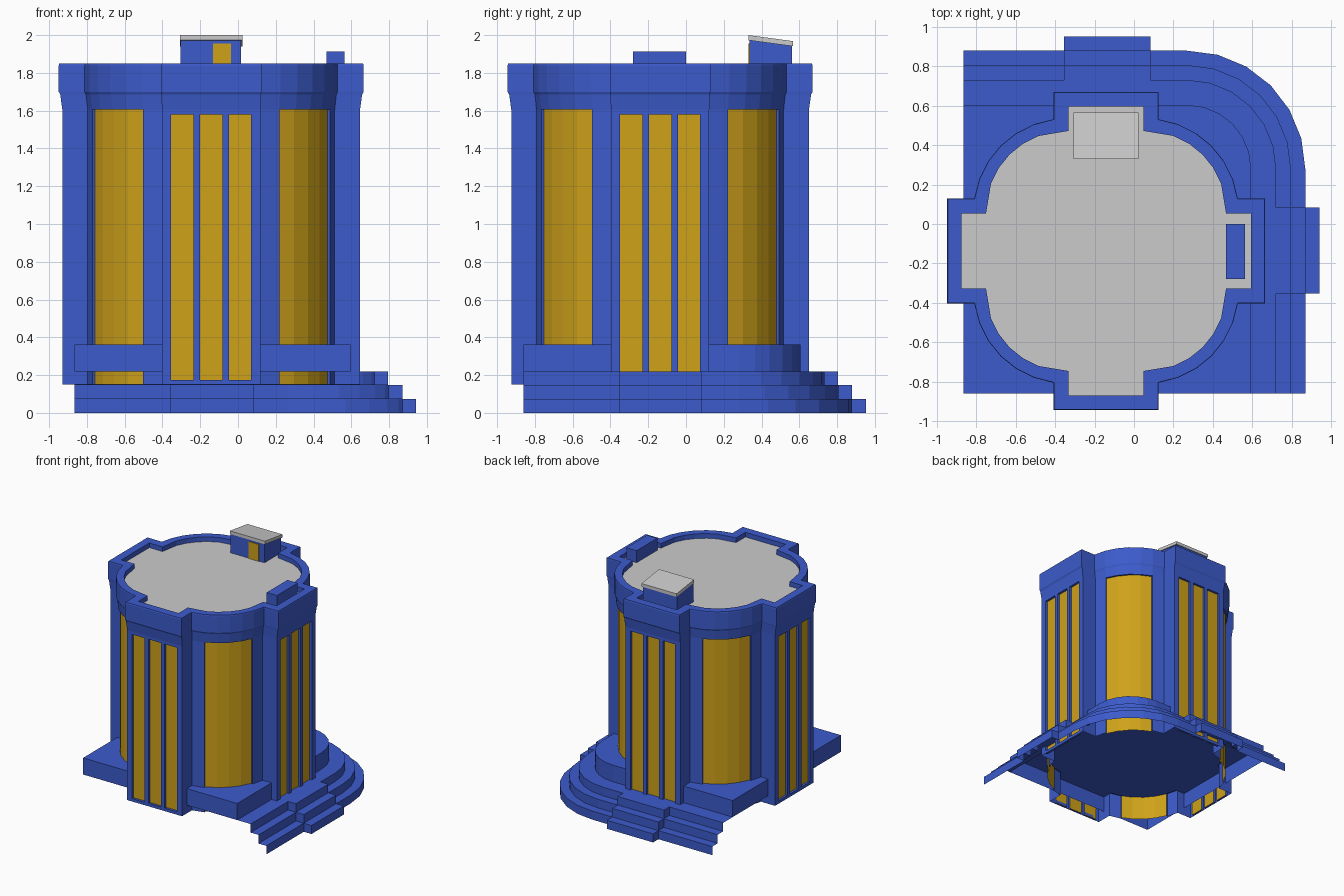
import bpy, math

if "Cube" in bpy.data.objects:
    bpy.data.objects.remove(bpy.data.objects["Cube"])

def material(name, rgb):
    m = bpy.data.materials.new(name)
    m.diffuse_color = (*rgb, 1)
    m.use_nodes = True
    m.node_tree.nodes["Principled BSDF"].inputs["Base Color"].default_value = m.diffuse_color
    return m

BLUE = material("blue_stone", (0.045, 0.105, 0.60))
GOLD = material("gold_glass", (0.62, 0.36, 0.01))

CX, CY = -0.142, -0.137      # tower centre
AC = 0.2                     # centre of each rounded corner, from tower centre
PANE = [20.5, 32.75, 45, 57.25, 69.5]


def make(name, verts, faces, mats=(), flags=None):
    me = bpy.data.meshes.new(name)
    me.from_pydata(verts, [], faces)
    for m in mats:
        me.materials.append(m)
    if flags:
        for p, f in zip(me.polygons, flags):
            p.material_index = f
    me.update()
    ob = bpy.data.objects.new(name, me)
    bpy.context.collection.objects.link(ob)
    return ob


def loft(name, rings, closed, mats, glass=None):
    """Skin between rings of equal point count; rings run anticlockwise."""
    n = len(rings[0])
    verts = [p for r in rings for p in r]
    faces, flags = [], []
    for k in range(len(rings) - 1):
        for i in range(n if closed else n - 1):
            j = (i + 1) % n
            faces.append((k*n + i, k*n + j, k*n + n + j, k*n + n + i))
            flags.append(glass[i] if glass else 0)
    return make(name, verts, faces, mats, flags)


def box(name, x, y, z, mats, drop=0.0):
    """Box; drop lowers the top (and slab bottom if z is high) at the back."""
    v = [(a, b, c) for c in z for b in y for a in x]
    if drop:
        v = [(a, b, c - drop if b == y[1] and c > 1.9 else c) for a, b, c in v]
    f = [(0, 2, 3, 1), (4, 5, 7, 6), (0, 1, 5, 4),
         (2, 6, 7, 3), (0, 4, 6, 2), (1, 3, 7, 5)]
    return make(name, v, f, mats)


def spin(quad):
    """Repeat a quarter outline around the tower centre."""
    out = []
    for q in range(4):
        c, s = ((1, 0), (0, 1), (-1, 0), (0, -1))[q]
        out += [(CX + c*x - s*y, CY + s*x + c*y) for x, y in quad]
    return out


def arc(r, deg):
    a = math.radians(deg)
    return (AC + r*math.cos(a), AC + r*math.sin(a))


def outline(w, e, r):
    """Rounded plan with four square bays: half width w, reach e, corner r."""
    a0 = math.degrees(math.acos((w - AC) / r))
    return spin([(e, w)] + [arc(r, d) for d in [90 - a0] + PANE + [a0]] + [(w, e)])


def at(points, z):
    return [(x, y, z) for x, y in points]


# tower wall: one quarter with recessed curved pane and three bay panes
W, E, R = 0.26, 0.788, 0.458
a0 = math.degrees(math.acos((W - AC) / R))
quad = [((E, W), 0), (arc(R, 90 - a0), 0), (arc(R, PANE[0]), 0)]
quad += [(arc(R - 0.015, d), int(d != PANE[-1])) for d in PANE]
quad += [(arc(R, PANE[-1]), 0), (arc(R, a0), 0), ((W, E), 0)]
BAYS = (0.153, 0.0, -0.153)
for c in BAYS:
    quad += [((c + 0.059, E), 0), ((c + 0.059, E - 0.02), 1),
             ((c - 0.059, E - 0.02), 0), ((c - 0.059, E), 0)]
wall = spin([p for p, _ in quad])
loft("tower_wall", [at(wall, 0.15), at(wall, 1.61)], True,
     [BLUE, GOLD], [g for _, g in quad] * 4)

# sills and lintels closing the bay window recesses
for side, (sx, sy) in {"front": (0, -1), "right": (1, 0),
                       "back": (0, 1), "left": (-1, 0)}.items():
    for part, z in (("sill", (0.15, 0.175)), ("lintel", (1.58, 1.61))):
        for k, c in enumerate(BAYS):
            mx, my = CX + sx*(E - 0.01) + abs(sy)*c, CY + sy*(E - 0.01) + abs(sx)*c
            hx = 0.059 if sy else 0.01
            hy = 0.059 if sx else 0.01
            box(f"{side}_{part}_{k + 1}", (mx - hx, mx + hx), (my - hy, my + hy), z, [BLUE])

# cornice and parapet
inner = outline(0.19, 0.735, 0.41)
loft("cornice_parapet", [
    at(outline(W - 0.03, E - 0.03, R - 0.03), 1.605),
    at(outline(W, E, R), 1.605),
    at(outline(W + 0.004, E + 0.011, R + 0.009), 1.685),
    at(outline(W + 0.006, E + 0.019, R + 0.016), 1.70),
    at(outline(W + 0.006, E + 0.019, R + 0.016), 1.84),
    at(outline(W + 0.004, E + 0.016, R + 0.014), 1.85),
    at(inner, 1.85), at(inner, 1.81)], True, [BLUE])

# flat roof and ground floor slab
make("roof", at(inner, 1.81), [tuple(range(len(inner)))])
floor = outline(W, E - 0.02, R - 0.015)
make("floor", at(floor, 0.355), [tuple(reversed(range(len(floor))))], [BLUE])

# rooftop hut with door and sloping slab, and a vent box
box("roof_hut", (-0.305, 0.015), (0.337, 0.56), (1.81, 1.975), [BLUE], 0.033)
box("hut_door", (-0.132, -0.036), (0.332, 0.34), (1.81, 1.955), [GOLD])
box("hut_roof", (-0.308, 0.024), (0.33, 0.567), (1.973, 2.0), [], 0.032)
box("roof_vent", (0.468, 0.565), (-0.28, 0.0), (1.81, 1.913), [BLUE])


# stepped base around the back and right, with landings in front of both bays
def step_path(d, p):
    ax, ay = 0.27, 0.28
    pts = [(-0.865, ay + d), (-0.355, ay + d), (-0.355, ay + d + p),
           (0.083, ay + d + p), (0.083, ay + d)]
    for i in range(7):
        t = math.radians(90 - 15*i)
        pts.append((ax + d*math.cos(t), ay + d*math.sin(t)))
    pts += [(ax + d, 0.085), (ax + d + p, 0.085), (ax + d + p, -0.353),
            (ax + d, -0.353), (ax + d, -0.86)]
    return pts[::-1]


levels = [(0.60, 0), (0.60, 0.073), (0.527, 0.073), (0.527, 0.147),
          (0.452, 0.147), (0.452, 0.22)]
loft("steps", [at(step_path(d, 0.073), z) for d, z in levels]
     + [at(step_path(0.325, 0), 0.22)], False, [BLUE])

# plinth: square on three corners, rounded at the back right
plan = step_path(0.325, 0)
plan = [p for i, p in enumerate(plan) if p not in plan[:i]] + [(-0.865, -0.86)]
loft("plinth_sides", [at(plan, 0.22), at(plan, 0.362)], True, [BLUE])
make("plinth_top", at(plan, 0.362), [tuple(range(len(plan)))], [BLUE])
